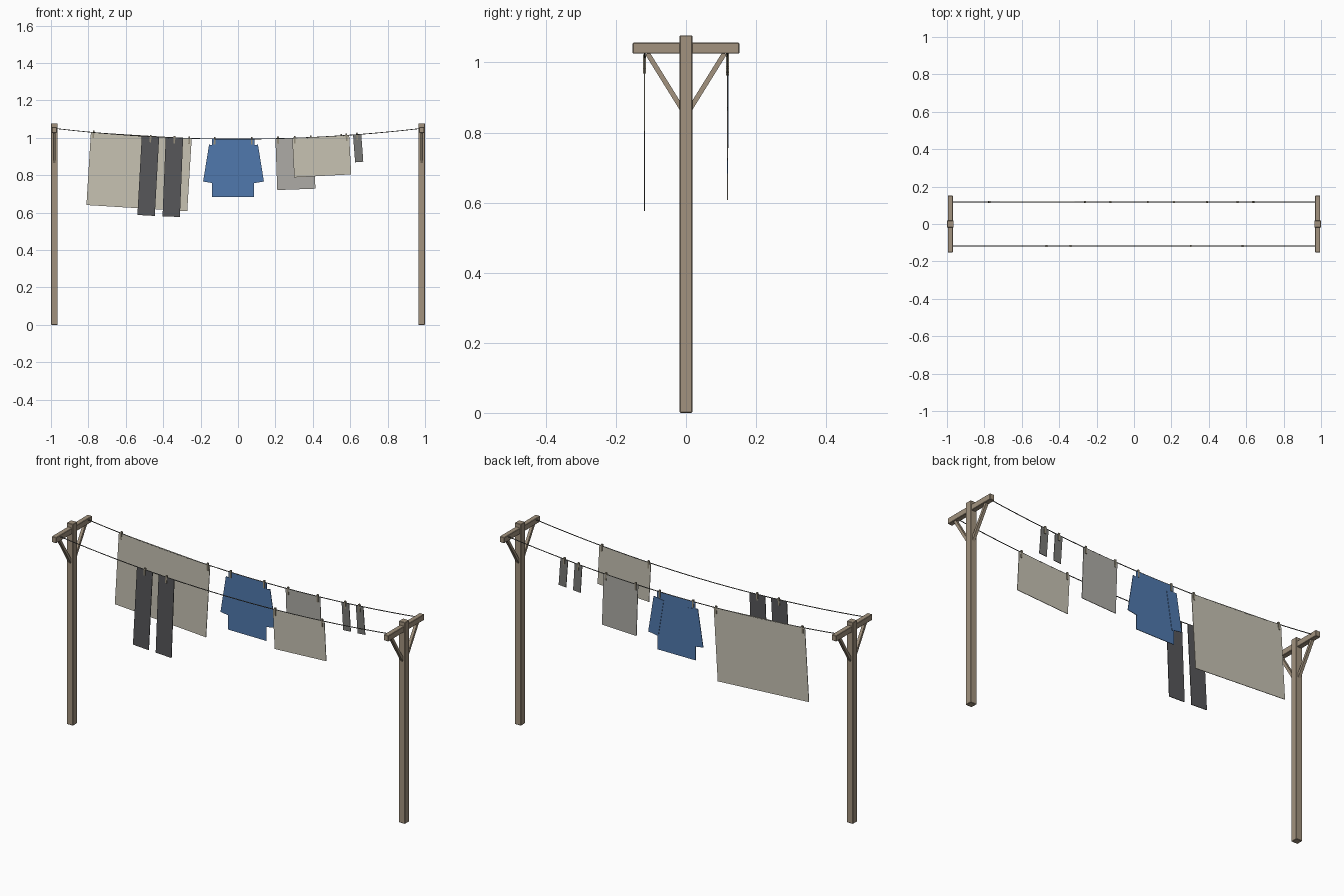
import bpy
from math import atan, atan2, cos, sin
from mathutils import Vector

if "Cube" in bpy.data.objects:
    bpy.data.objects.remove(bpy.data.objects["Cube"])

SPAN, LINE_Y = 0.98, 0.118


def mat(name, r, g, b):
    m = bpy.data.materials.new(name)
    m.diffuse_color = (r, g, b, 1)
    m.use_nodes = True
    m.node_tree.nodes["Principled BSDF"].inputs["Base Color"].default_value = m.diffuse_color
    return m


WOOD = mat("wood", 0.36, 0.29, 0.21)
CORD = mat("cord", 0.12, 0.12, 0.11)
PEG = mat("peg_wood", 0.30, 0.27, 0.20)
CREAM = mat("cream_cloth", 0.57, 0.54, 0.45)
GREY = mat("grey_cloth", 0.42, 0.41, 0.38)
BLUE = mat("blue_cloth", 0.08, 0.19, 0.42)
DARK = mat("dark_cloth", 0.095, 0.095, 0.10)
SOCK = mat("sock_cloth", 0.19, 0.19, 0.18)


def box(name, loc, size, material, rot=(0, 0, 0), bevel=0):
    bpy.ops.mesh.primitive_cube_add(size=1, location=loc, rotation=rot)
    ob = bpy.context.object
    ob.name = name
    ob.scale = size
    bpy.ops.object.transform_apply(location=False, rotation=False, scale=True)
    ob.data.materials.append(material)
    if bevel:
        b = ob.modifiers.new("Bevel", "BEVEL")
        b.width = bevel
        b.segments = 1
    return ob


def line_z(x):
    return 0.993 + 0.057 * (x / SPAN) ** 2


def slope(x):
    return atan(2 * 0.057 * x / SPAN ** 2)


def peg(x, y):
    a = slope(x)
    box("peg", (x, y, line_z(x) - 0.01), (0.009, 0.009, 0.04), PEG, (0, -a, 0))


# Flat cloth hung under the line, tilted with the line's slope
def cloth(name, x, y, width, drop, material, single_peg=False):
    a = slope(x)
    half = width / 2
    top = (line_z(x - half) + line_z(x + half)) / 2
    loc = (x + sin(a) * drop / 2, y, top - cos(a) * drop / 2)
    box(name, loc, (width, 0.003, drop), material, (0, -a, 0))
    for px in ([x] if single_peg else [x - half + 0.014, x + half - 0.014]):
        peg(px, y)


# Posts with crossarm and diagonal braces
for s in (-1, 1):
    x = s * 0.982
    box("post", (x, 0, 0.5385), (0.036, 0.036, 1.077), WOOD, bevel=0.002)
    box("crossarm", (x, 0, 1.041), (0.027, 0.304, 0.031), WOOD, bevel=0.002)
    for t in (-1, 1):
        p, q = Vector((x, t * 0.012, 0.868)), Vector((x, t * 0.11, 1.026))
        d = q - p
        box("brace", (p + q) / 2, (0.015, 0.014, d.length), WOOD,
            (-atan2(d.y, d.z), 0, 0))

# Sagging lines
for y, name in ((-LINE_Y, "front_line"), (LINE_Y, "back_line")):
    cu = bpy.data.curves.new(name, "CURVE")
    cu.dimensions = "3D"
    cu.bevel_depth = 0.0022
    cu.bevel_resolution = 1
    cu.use_fill_caps = True
    n = 24
    sp = cu.splines.new("POLY")
    sp.points.add(n)
    for i, pt in enumerate(sp.points):
        px = -SPAN + 2 * SPAN * i / n
        pt.co = (px, y, line_z(px), 1)
    cu.materials.append(CORD)
    bpy.context.collection.objects.link(bpy.data.objects.new(name, cu))

# Front line: trouser legs and towel
cloth("trouser_leg_left", -0.468, -LINE_Y, 0.093, 0.422, DARK, True)
cloth("trouser_leg_right", -0.340, -LINE_Y, 0.093, 0.422, DARK, True)
cloth("cream_towel", 0.442, -LINE_Y, 0.305, 0.21, CREAM)

# Back line: sheet, shirt, grey towel, socks
cloth("bed_sheet", -0.517, LINE_Y, 0.54, 0.39, CREAM)
cloth("shirt_body", -0.026, LINE_Y, 0.226, 0.31, BLUE)
cloth("grey_towel", 0.302, LINE_Y, 0.204, 0.275, GREY)
cloth("sock_left", 0.553, LINE_Y, 0.044, 0.147, SOCK, True)
cloth("sock_right", 0.637, LINE_Y, 0.044, 0.147, SOCK, True)

# Shirt sleeves, splayed outwards just behind the body
for s in (-1, 1):
    box("shirt_sleeve", (-0.024 + s * 0.117, LINE_Y + 0.002, 0.86),
        (0.06, 0.003, 0.2), BLUE, (0, -s * 0.16, 0))
